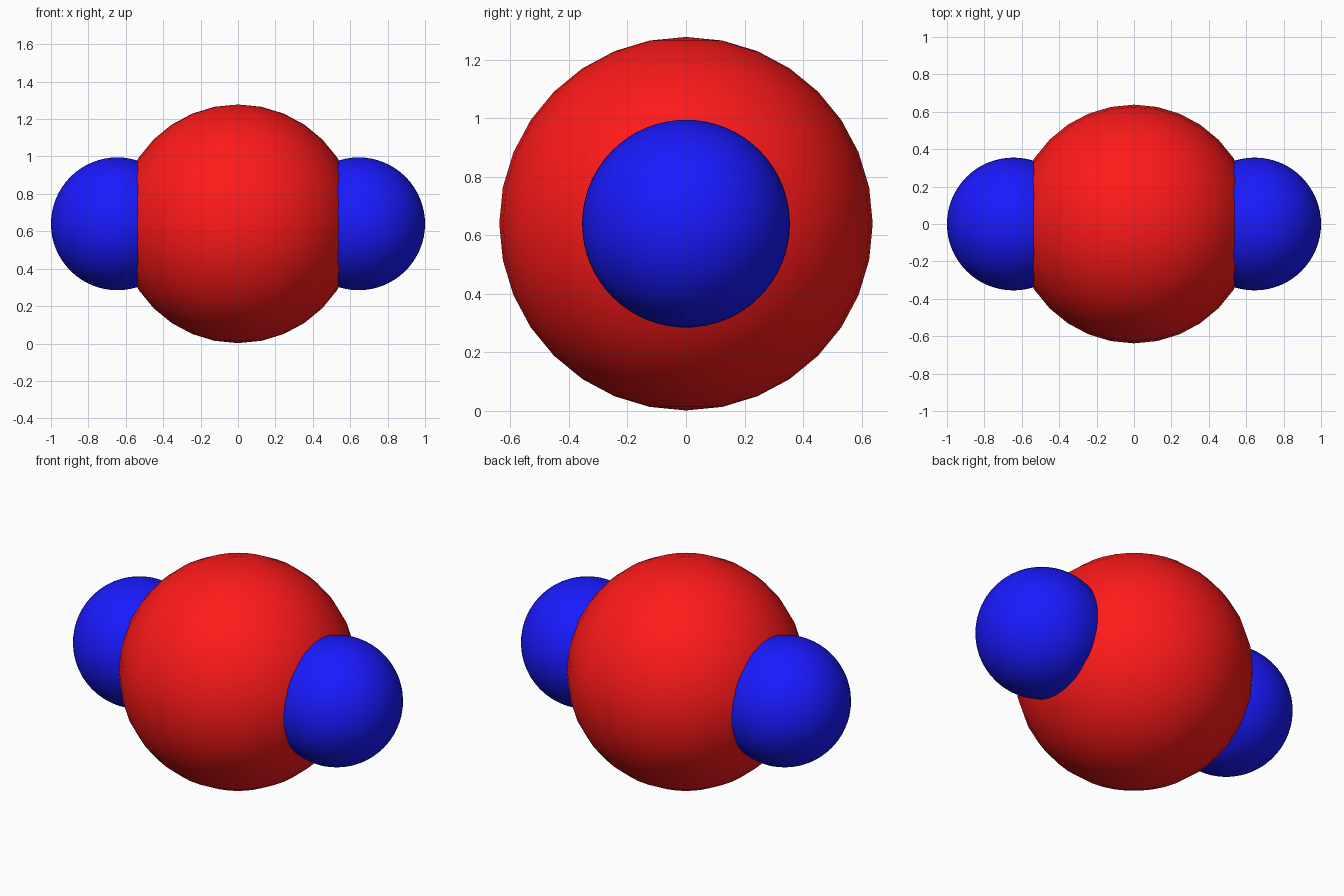
import bpy

if "Cube" in bpy.data.objects:
    bpy.data.objects.remove(bpy.data.objects["Cube"])

CENTRE_Z = 0.64


def material(name, colour):
    mat = bpy.data.materials.new(name)
    mat.diffuse_color = colour
    mat.use_nodes = True
    mat.node_tree.nodes["Principled BSDF"].inputs["Base Color"].default_value = mat.diffuse_color
    return mat


def ball(name, x, radius, segments, mat):
    bpy.ops.mesh.primitive_uv_sphere_add(
        segments=segments, ring_count=segments // 2,
        radius=radius, location=(x, 0, CENTRE_Z))
    obj = bpy.context.object
    obj.name = name
    bpy.ops.object.shade_smooth()
    obj.data.materials.append(mat)
    return obj


red = material("red", (1, 0.01, 0.01, 1))
blue = material("blue", (0.01, 0.01, 1, 1))

# Large central atom
ball("central_atom", 0, 0.638, 32, red)

# Small atoms sunk into either side
for side, name in ((-1, "left_atom"), (1, "right_atom")):
    ball(name, side * 0.645, 0.355, 64, blue)
